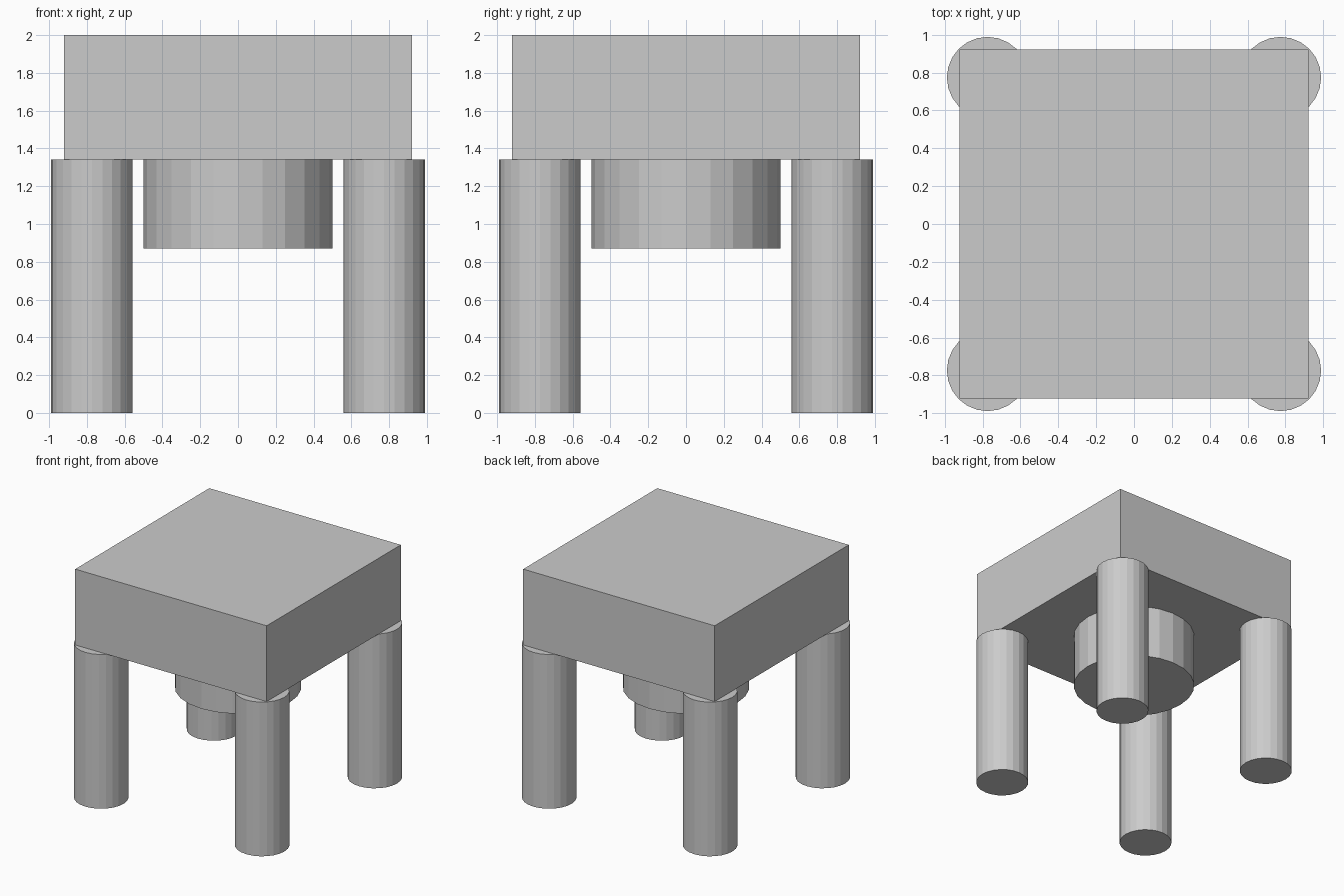
import bpy

if "Cube" in bpy.data.objects:
    bpy.data.objects.remove(bpy.data.objects["Cube"])

# One plain grey for every part
grey = bpy.data.materials.new("plain grey")
grey.diffuse_color = (0.6, 0.6, 0.6, 1)
grey.use_nodes = True
grey.node_tree.nodes["Principled BSDF"].inputs["Base Color"].default_value = grey.diffuse_color

SLAB_BOTTOM = 1.341


def cylinder(name, radius, bottom, top, x=0, y=0):
    bpy.ops.mesh.primitive_cylinder_add(
        vertices=24, radius=radius, depth=top - bottom,
        location=(x, y, (top + bottom) / 2))
    obj = bpy.context.object
    obj.name = name
    obj.data.materials.append(grey)


# Thick square top
bpy.ops.mesh.primitive_cube_add(size=1, location=(0, 0, (2 + SLAB_BOTTOM) / 2))
slab = bpy.context.object
slab.name = "top_slab"
slab.scale = (1.842, 1.842, 2 - SLAB_BOTTOM)
slab.data.materials.append(grey)

# Round drum hanging under the top
cylinder("under_drum", 0.499, 0.87, SLAB_BOTTOM)

# Four corner legs
for side, sx in (("left", -1), ("right", 1)):
    for end, sy in (("front", -1), ("back", 1)):
        cylinder(f"{end}_{side}_leg", 0.215, 0, SLAB_BOTTOM, sx * 0.774, sy * 0.774)
